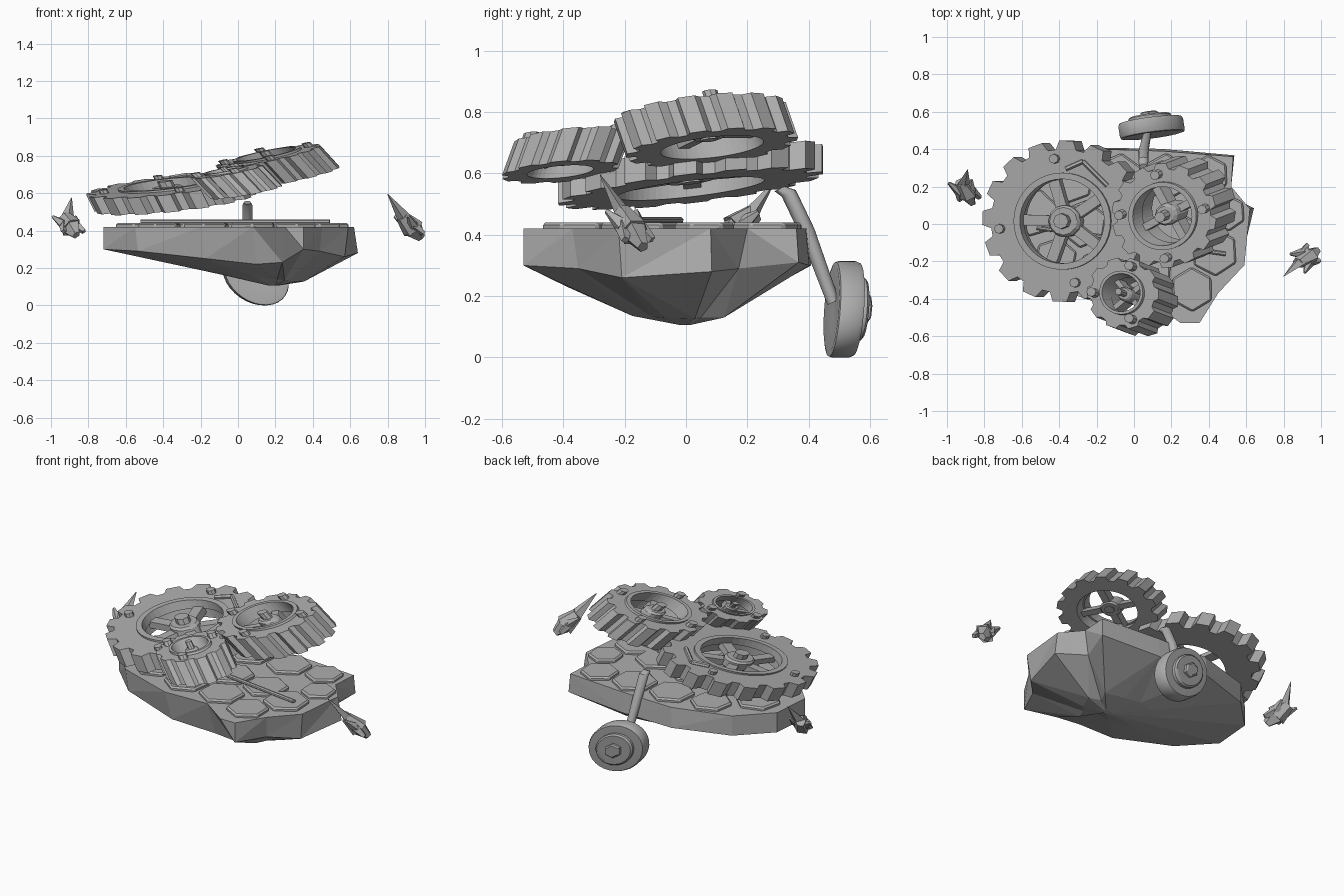
import bpy, bmesh, math
from mathutils import Vector

cube = bpy.data.objects.get("Cube")
if cube:
    bpy.data.objects.remove(cube)

stone = bpy.data.materials.new("plain grey")
stone.use_nodes = True
GREY = (0.42, 0.42, 0.42, 1)
stone.diffuse_color = GREY
stone.node_tree.nodes["Principled BSDF"].inputs["Base Color"].default_value = GREY


def loft(name, rings, wrap=False, bevel=0):
    """Skin a list of equal rings; cap the ends, or join the last to the first."""
    bm = bmesh.new()
    rows = [[bm.verts.new(p) for p in ring] for ring in rings]
    n = len(rows[0])
    pairs = list(zip(rows, rows[1:]))
    if wrap:
        pairs.append((rows[-1], rows[0]))
    for lo, hi in pairs:
        for i in range(n):
            j = (i + 1) % n
            bm.faces.new((lo[i], lo[j], hi[j], hi[i]))
    if not wrap:
        bm.faces.new(rows[0][::-1])
        bm.faces.new(rows[-1])
    bmesh.ops.recalc_face_normals(bm, faces=bm.faces)
    mesh = bpy.data.meshes.new(name)
    bm.to_mesh(mesh)
    bm.free()
    mesh.materials.append(stone)
    obj = bpy.data.objects.new(name, mesh)
    bpy.context.collection.objects.link(obj)
    if bevel:
        mod = obj.modifiers.new("soft edge", "BEVEL")
        mod.width = bevel
        mod.segments = 1
    return obj


def circle(r, n, cx=0, cy=0, turn=0):
    return [(cx + r * math.cos(turn + math.tau * i / n),
             cy + r * math.sin(turn + math.tau * i / n)) for i in range(n)]


def rod(name, p, q, r1, r2, n=8, flat=1):
    """Tapered rod between two points; flat squashes its section."""
    p, q = Vector(p), Vector(q)
    d = (q - p).normalized()
    u = d.cross(Vector((0, 1, 0.3))).normalized()
    v = d.cross(u)
    rings = [[c + u * x + v * y * flat for x, y in circle(r, n)]
             for c, r in ((p, r1), (q, r2))]
    return loft(name, rings)


def smooth(obj):
    for poly in obj.data.polygons:
        poly.use_smooth = len(poly.vertices) == 4
    obj.data.set_sharp_from_angle(angle=math.radians(35))


# Floating rock: x, y of the top edge, then inset and height of the rim below it
edge = [(0.53, 0.36, 1.02, 0.31), (0.52, 0.2, 0.86, 0.29), (0.62, 0.08, 1.05, 0.28),
        (0.59, -0.22, 0.95, 0.26), (0.45, -0.37, 0.95, 0.29), (0.35, -0.53, 1, 0.3),
        (0.25, -0.53, 0.73, 0.23), (0.08, -0.41, 0.86, 0.22), (-0.2, -0.42, 0.93, 0.25),
        (-0.55, -0.3, 0.98, 0.29), (-0.72, -0.12, 1, 0.3), (-0.7, 0.12, 1, 0.3),
        (-0.52, 0.3, 1, 0.3), (-0.18, 0.4, 1.02, 0.3), (0.15, 0.39, 1.03, 0.3)]
KEEL = 0.2


def around_keel(x, y, scale, height):
    return (KEEL + (x - KEEL) * scale, y * scale, height)


rock = loft("floating_rock", [
    [around_keel(x, y, 1, 0.42) for x, y, s, z in edge],
    [around_keel(x, y, s, z) for x, y, s, z in edge],
    [around_keel(x, y, 0.33 * s ** 2, 0.14 - 0.03 * (x - KEEL)) for x, y, s, z in edge],
    [around_keel(x, y, 0.04, 0.106) for x, y, s, z in edge]])
tri = rock.modifiers.new("facets", "TRIANGULATE")
tri.min_vertices = 4

# Paving slabs on the rock
slabs = [(0.31, -0.35, 0.12), (0.43, -0.15, 0.13), (0.5, 0.06, 0.1), (0.4, 0.26, 0.11),
         (0.23, -0.06, 0.13), (0.17, 0.25, 0.13), (0.08, -0.27, 0.13), (-0.02, -0.03, 0.13),
         (-0.08, 0.25, 0.13), (-0.17, -0.25, 0.13), (-0.27, 0.0, 0.13), (-0.33, 0.23, 0.12),
         (-0.42, -0.19, 0.12), (-0.53, 0.06, 0.13)]
for x, y, r in slabs:
    pts = circle(r, 6, x, y, 0.45 + x * 0.3)
    loft("paving_slab", [[(a, b, z) for a, b in pts] for z in (0.41, 0.44)], bevel=0.009)
rod("lying_rod", (-0.52, -0.02, 0.447), (0.49, -0.16, 0.447), 0.012, 0.012)


def gear(name, top, bottom, slope, radius, teeth, hole, spokes, pegs, turn):
    """Leaning gear: local x, y follow the slope, w runs from bottom 0 to top 1."""
    top, bottom = Vector(top), Vector(bottom)
    rise = top - bottom
    ax, ay = Vector((1, 0, slope[0])), Vector((0, 1, slope[1]))

    def at(pts, w):
        return [bottom + rise * w + ax * x + ay * y for x, y in pts]

    def post(part, x, y, r, w0, w1, n=8, bevel=0):
        pts = circle(r, n, x, y)
        loft(name + part, [at(pts, w0), at(pts, w1)], bevel=bevel)

    # Toothed body
    outer, step = [], math.tau / teeth
    for t in range(teeth):
        for shift, r in ((0, 0.89), (0.28, 0.89), (0.42, 1), (0.86, 1)):
            a = turn + step * (t + shift)
            outer.append((radius * r * math.cos(a), radius * r * math.sin(a)))
    inner = circle(hole, len(outer), turn=turn)
    loft(name + "_body", [at(outer, 0), at(outer, 1), at(inner, 1), at(inner, 0)], wrap=True)
    # Raised lip around the opening
    lip_in, lip_out = circle(hole * 0.94, 40), circle(hole * 1.08, 40)
    high = 1 + 0.01 / rise.z
    loft(name + "_lip", [at(lip_in, 0.6), at(lip_out, 0.6), at(lip_out, high),
                         at(lip_in, high)], wrap=True)
    # Spokes, hub and axle
    for s in range(spokes):
        a = turn + 0.5 + math.tau * s / spokes
        c, n = math.cos(a), math.sin(a)
        h = hole * 0.12
        bar = [(c * d - n * e, n * d + c * e)
               for d, e in ((0, -h), (hole, -h), (hole, h), (0, h))]
        loft(name + "_spoke", [at(bar, 0.3), at(bar, 0.7)])
    post("_hub", 0, 0, hole * 0.36, 0.25, 0.95, 12, 0.012)
    post("_axle", 0, 0, hole * 0.17, 0.2, 1 + 0.025 / rise.z)
    # Pegs standing on the face
    for deg in pegs:
        a = math.radians(deg)
        d = (hole + radius) * 0.5
        post("_peg", d * math.cos(a), d * math.sin(a), 0.025, 0.8, 1 + 0.02 / rise.z)
    return at


big_at = gear("large_gear", (-0.38, 0.015, 0.64), (-0.335, 0.015, 0.55), (0.11, 0.115),
              0.432, 16, 0.24, 5, (97, 187, 282), 0.1)
gear("middle_gear", (0.16, 0.045, 0.8), (0.265, 0.085, 0.685), (0.2, 0.11),
     0.28, 14, 0.168, 4, (10, 98, 178, 275), 0)
gear("small_gear", (-0.06, -0.37, 0.715), (0.045, -0.41, 0.605), (0.18, 0.09),
     0.192, 10, 0.108, 4, (70, 180, 290), 0.2)

# Bent bracket lying on the large gear
bend = big_at([(0.02, 0.28), (0.11, 0.32), (0.24, 0.19)], 1.08)
for p, q in zip(bend, bend[1:]):
    rod("face_bracket", p, q, 0.013, 0.013, 6)

# Rear wheel: oval, slightly turned, carried by a bent strut
yaw, roll = math.radians(9), math.radians(-34)
side = Vector((math.cos(yaw), math.sin(yaw), 0))
axis = Vector((-math.sin(yaw), math.cos(yaw), 0))
up = Vector((0, 0.12, 1))
long_axis = side * math.cos(roll) + up * math.sin(roll)
short_axis = up * math.cos(roll) - side * math.sin(roll)
centre = Vector((0.1, 0.474, 0.157))


def wheel_part(name, profile, n):
    return loft(name, [[centre + axis * d + long_axis * 0.19 * x + short_axis * 0.14 * y
                        for x, y in circle(r, n)] for r, d in profile])


smooth(wheel_part("wheel_tyre", [(0.3, 0.012), (0.9, 0), (0.98, 0.003), (1, 0.014),
                                 (1, 0.068), (0.96, 0.082), (0.75, 0.084)], 32))
smooth(wheel_part("wheel_disc", [(0.66, 0.06), (0.66, 0.1), (0.6, 0.108), (0.5, 0.108)], 32))
wheel_part("wheel_nut", [(0.3, 0.09), (0.3, 0.122), (0.24, 0.128)], 6)
strut = [((0.05, 0.305, 0.55), 0.02), ((0.05, 0.335, 0.535), 0.027),
         ((0.052, 0.395, 0.41), 0.027), ((0.07, 0.48, 0.18), 0.022)]
smooth(loft("wheel_strut", [[Vector(c) + Vector((x, y * 0.85, y * 0.4))
                             for x, y in circle(r, 12)] for c, r in strut]))


# Loose crystal shards on both sides
def shard(name, tip, heart, tail):
    tip, heart, tail = Vector(tip), Vector(heart), Vector(tail)
    across = (tip - tail).cross(Vector((0, 0, 1))).normalized()
    back = (tail - heart) * 0.35
    rod(name + "_blade", heart + back * 0.3, tip, 0.042, 0.002, 4, 0.7)
    rod(name + "_heart", heart - back * 0.4, heart + back * 1.5, 0.036, 0.062, 6, 0.8)
    rod(name + "_tail", heart + back * 1.3, tail, 0.058, 0.024, 5, 0.8)
    for s in (-1, 1):
        root = heart + across * s * 0.03 + back * 0.9
        rod(name + "_prong", root, heart + across * s * 0.062 - back * 0.5, 0.03, 0.008, 5)
        rod(name + "_spur", root, root + across * s * 0.025 + back * 1.3, 0.028, 0.014, 4)


shard("right_shard", (-0.89, 0.29, 0.575), (-0.92, 0.21, 0.46), (-0.865, 0.11, 0.375))
shard("left_shard", (0.8, -0.28, 0.595), (0.89, -0.2, 0.46), (0.98, -0.14, 0.36))
